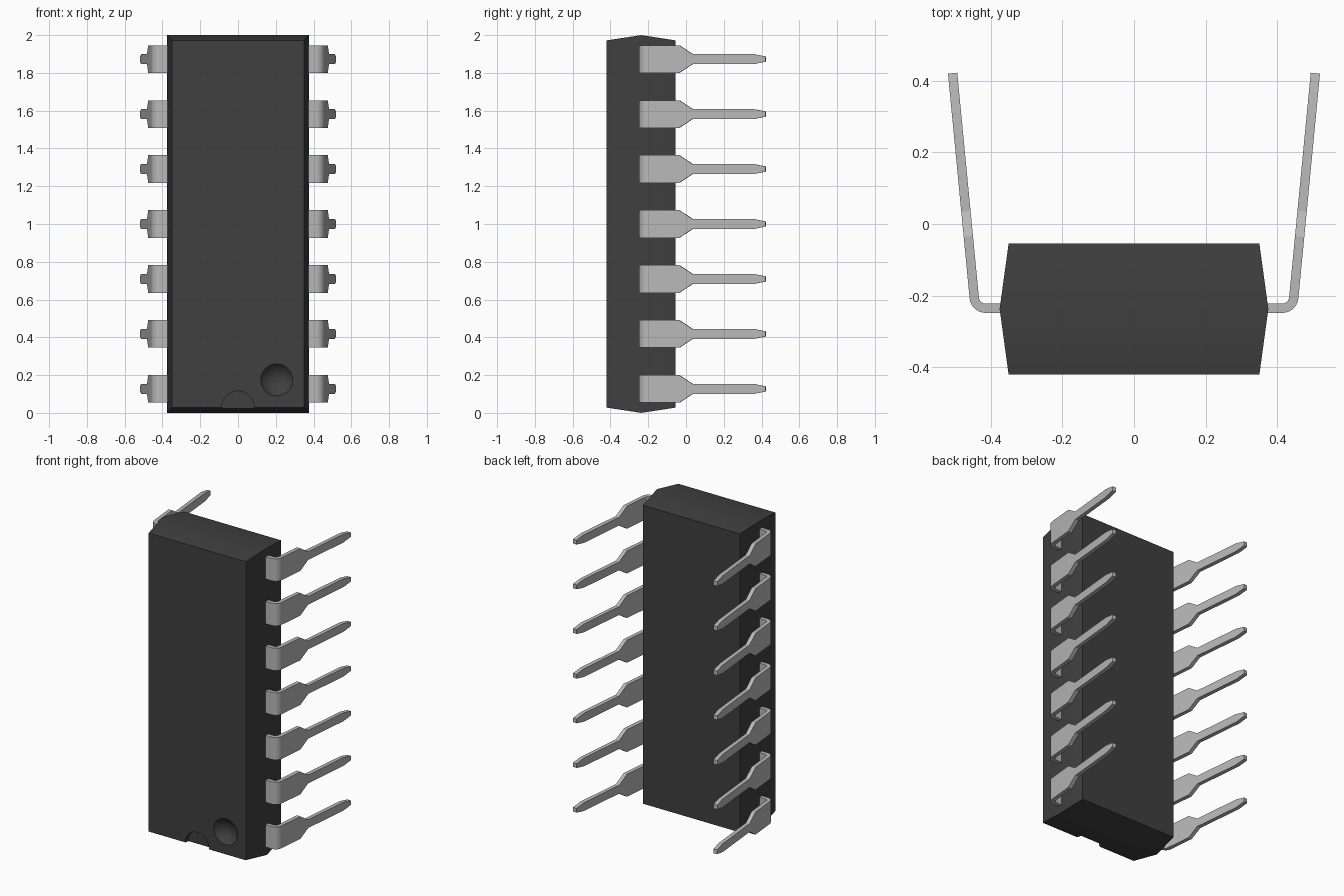
import bpy, bmesh, math
from mathutils import Vector

cube = bpy.data.objects.get("Cube")
if cube:
    bpy.data.objects.remove(cube, do_unlink=True)


def material(name, value, metallic=0.0, rough=0.6):
    m = bpy.data.materials.new(name)
    m.use_nodes = True
    col = (value, value, value, 1)
    m.diffuse_color = col
    bsdf = m.node_tree.nodes["Principled BSDF"]
    bsdf.inputs["Base Color"].default_value = col
    bsdf.inputs["Roughness"].default_value = rough
    return m


BLACK = material("black plastic", 0.05)
SILVER = material("silver metal", 0.48, rough=0.4)


def loft(name, rings, mat):
    """Skin a list of four-point rings and cap both ends."""
    bm = bmesh.new()
    rows = [[bm.verts.new(p) for p in ring] for ring in rings]
    for a, b in zip(rows, rows[1:]):
        for i in range(4):
            j = (i + 1) % 4
            bm.faces.new((a[i], a[j], b[j], b[i]))
    bm.faces.new(rows[0])
    bm.faces.new(rows[-1])
    bmesh.ops.recalc_face_normals(bm, faces=bm.faces)
    mesh = bpy.data.meshes.new(name)
    bm.to_mesh(mesh)
    bm.free()
    mesh.materials.append(mat)
    obj = bpy.data.objects.new(name, mesh)
    bpy.context.collection.objects.link(obj)
    return obj


def activate(obj):
    bpy.ops.object.select_all(action='DESELECT')
    obj.select_set(True)
    bpy.context.view_layer.objects.active = obj


def smooth(obj):
    activate(obj)
    bpy.ops.object.shade_smooth_by_angle(angle=math.radians(30))


# Body: rectangle that is widest on the parting line
FRONT, MID, BACK = -0.42, -0.237, -0.055


def body_ring(y, hx, hz):
    return [(sx * hx, y, 1 + sz * hz) for sx, sz in ((-1, -1), (1, -1), (1, 1), (-1, 1))]


body = loft("body", [body_ring(FRONT, 0.35, 0.972),
                     body_ring(MID, 0.375, 1.0),
                     body_ring(BACK, 0.35, 0.972)], BLACK)


def cut(target, cutter):
    cutter.hide_render = True
    cutter.data.materials.append(BLACK)
    activate(target)
    mod = target.modifiers.new("cut", 'BOOLEAN')
    mod.operation = 'DIFFERENCE'
    mod.solver = 'EXACT'
    mod.object = cutter
    bpy.ops.object.modifier_apply(modifier=mod.name)
    bpy.data.objects.remove(cutter, do_unlink=True)


# Half-round notch on the lower front edge
NOTCH_DEPTH = 0.035
bpy.ops.mesh.primitive_cylinder_add(vertices=48, radius=0.085, depth=0.2,
                                    location=(0, FRONT + NOTCH_DEPTH - 0.1, 0.03),
                                    rotation=(math.pi / 2, 0, 0))
cut(body, bpy.context.object)

# Round dimple marking the first pin
r, d = 0.085, 0.045
R = (r * r + d * d) / (2 * d)
bpy.ops.mesh.primitive_uv_sphere_add(segments=48, ring_count=24, radius=R,
                                     location=(0.205, FRONT + d - R, 0.175),
                                     rotation=(math.pi / 2, 0, 0))
cut(body, bpy.context.object)
smooth(body)

# Pin centre line: (x, y, direction angle, half height)
WIDE, NARROW, TIP = 0.073, 0.027, 0.014
HALF_T = 0.013
LEAN = math.radians(5.5)
BEND_R, BEND_X, BEND_Y = 0.032, 0.414, -0.203

path = [(0.36, BEND_Y - BEND_R, 0.0, WIDE)]
STEPS = 10
turn = math.pi / 2 - LEAN
for i in range(STEPS + 1):
    a = turn * i / STEPS
    path.append((BEND_X + BEND_R * math.sin(a), BEND_Y - BEND_R * math.cos(a), a, WIDE))
x0, y0 = path[-1][:2]
for y, h in ((-0.035, WIDE), (0.035, NARROW), (0.355, NARROW), (0.421, TIP)):
    path.append((x0 + (y - y0) * math.tan(LEAN), y, turn, h))


def pin_rings(side):
    rings = []
    for x, y, a, h in path:
        n = Vector((math.sin(a), -math.cos(a))) * HALF_T
        rings.append([(side * (x + s * n.x), y + s * n.y, t * h)
                      for s, t in ((1, -1), (1, 1), (-1, 1), (-1, -1))])
    return rings


# Two rows of seven pins sharing one mesh per side
for side, label in ((1, "left"), (-1, "right")):
    first = loft(label + "_pin_1", pin_rings(side), SILVER)
    smooth(first)
    for i in range(7):
        pin = first
        if i:
            pin = bpy.data.objects.new(f"{label}_pin_{i + 1}", first.data)
            bpy.context.collection.objects.link(pin)
        pin.location.z = 1 + (i - 3) * 0.291
